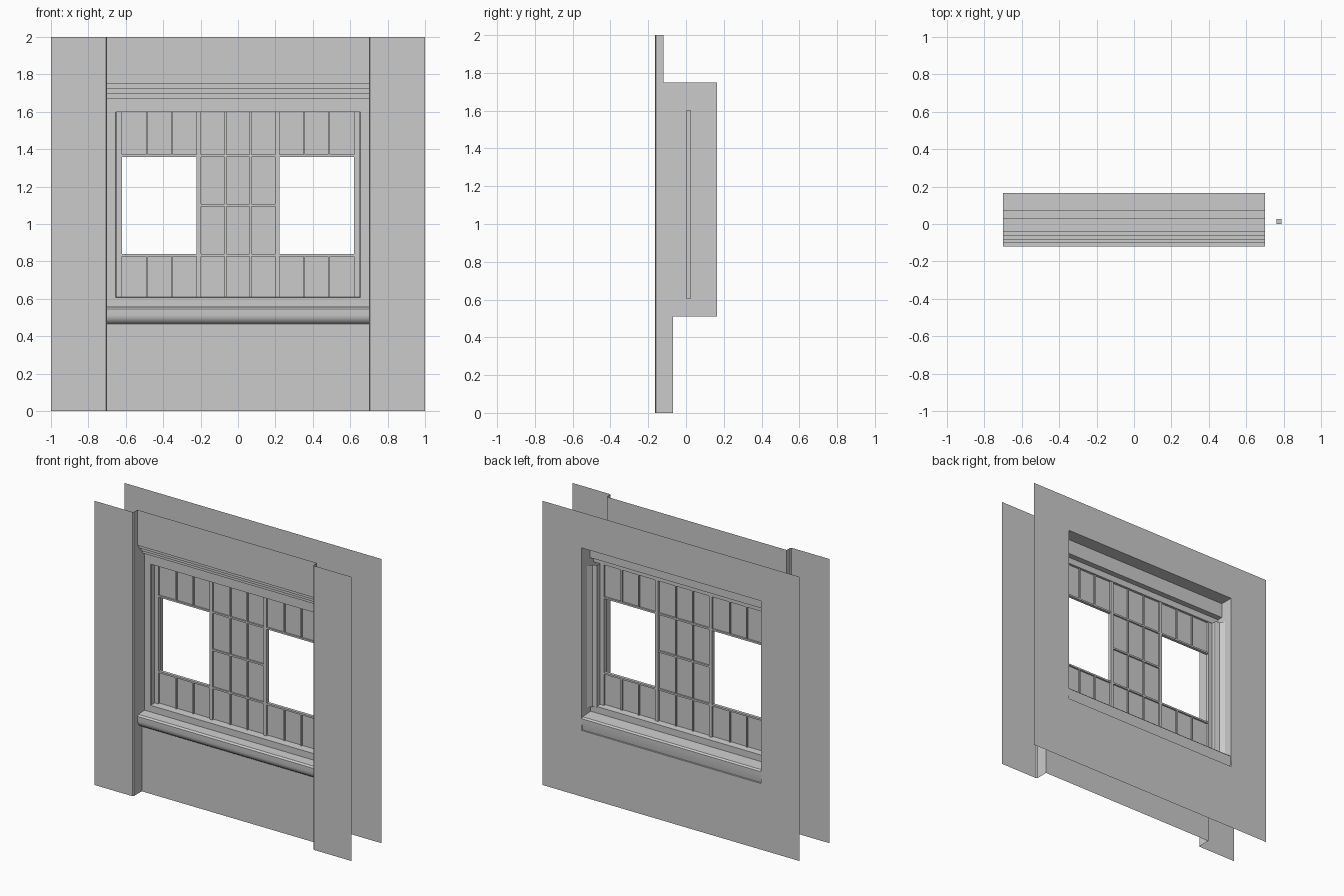
import bpy, bmesh
from mathutils import Vector

if "Cube" in bpy.data.objects:
    bpy.data.objects.remove(bpy.data.objects["Cube"])


def mesh_object(name, bm, weld=True):
    if weld:
        bmesh.ops.remove_doubles(bm, verts=bm.verts, dist=1e-5)
    me = bpy.data.meshes.new(name)
    bm.to_mesh(me)
    bm.free()
    ob = bpy.data.objects.new(name, me)
    bpy.context.collection.objects.link(ob)
    return ob


def sweep(name, points, axis_vec, mirror=False, smooth=0):
    """Open 3D polyline extruded along a vector, optionally mirrored in x."""
    bm = bmesh.new()
    v = Vector(axis_vec)
    for s in ((1, -1) if mirror else (1,)):
        flip = Vector((s, 1, 1))
        a = [bm.verts.new(Vector(p) * flip) for p in points]
        b = [bm.verts.new((Vector(p) + v) * flip) for p in points]
        for i in range(len(points) - 1):
            f = [a[i], a[i + 1], b[i + 1], b[i]]
            bm.faces.new(f if s == 1 else f[::-1])
    ob = mesh_object(name, bm)
    if smooth:
        bpy.context.view_layer.objects.active = ob
        ob.select_set(True)
        bpy.ops.object.shade_smooth_by_angle(angle=smooth)
        ob.select_set(False)
    return ob


def along_x(name, yz, smooth=0):
    return sweep(name, [(-0.7, y, z) for y, z in yz], (1.4, 0, 0), smooth=smooth)


def along_z(name, xy, z0, z1):
    return sweep(name, [(x, y, z0) for x, y in xy], (0, 0, z1 - z0), mirror=True)


def boxes(name, spans):
    """Several boxes given as x0, x1, y0, y1, z0, z1."""
    bm = bmesh.new()
    for x0, x1, y0, y1, z0, z1 in spans:
        vs = bmesh.ops.create_cube(bm, size=1)["verts"]
        for v in vs:
            v.co = ((x0 + x1) / 2 + v.co.x * (x1 - x0),
                    (y0 + y1) / 2 + v.co.y * (y1 - y0),
                    (z0 + z1) / 2 + v.co.z * (z1 - z0))
    return mesh_object(name, bm, weld=False)


# Front wall: side piers with beveled edge, recessed panels above and below
along_z("front_pier", [(1, -.165), (.706, -.165), (.7, -.159), (.7, -.12)], 0, 2)
along_z("lower_return", [(.7, -.12), (.7, -.07)], 0, .51)
along_x("upper_panel", [(-.12, 2), (-.12, 1.75)])
along_x("lower_panel", [(-.07, 0), (-.07, .51)])

# Back wall: sheet around the opening
bm = bmesh.new()
xs, zs = (-1, -.7, .7, 1), (0, .465, 1.75, 2)
for i in range(3):
    for j in range(3):
        if (i, j) != (1, 1):
            bm.faces.new([bm.verts.new((x, .165, z)) for x, z in (
                (xs[i + 1], zs[j]), (xs[i], zs[j]),
                (xs[i], zs[j + 1]), (xs[i + 1], zs[j + 1]))])
mesh_object("back_wall", bm)

# Window head: stepped cornice in front, deep soffit behind
head, y, z = [(-.12, 1.75)], -.12, 1.75
for _ in range(4):
    y += .02
    head.append((y, z))
    z -= .026
    head.append((y, z))
head += [(-.04, 1.6), (.03, 1.6), (.03, 1.645), (.07, 1.645), (.07, 1.75), (.165, 1.75)]
along_x("window_head", head)

# Window sill: rounded nose on both faces
front_nose = [(-.07, .465), (-.09, .468), (-.105, .48), (-.114, .495), (-.117, .51),
              (-.117, .545), (-.107, .556)]
along_x("front_sill", front_nose + [(-.04, .56), (-.04, .606), (.013, .61)], smooth=.6)
along_x("back_sill", [(.013, .61), (.06, .606), (.06, .56), (.15, .555),
                      (.16, .545), (.16, .505), (.154, .465), (.165, .465)], smooth=.6)

# Jambs
along_z("jamb_reveal", [(.7, -.12), (.7, .165)], .51, 1.75)
along_z("jamb_casing", [(.7, -.04), (.655, -.04), (.65, -.035), (.65, .06),
                        (.655, .065), (.68, .07), (.7, .10)], .6, 1.6)

# Window frame: full height mullions and a spare one inside the wall
Z0, Z1, F0, F1 = .605, 1.6, 0, .027
mullions = [(s * c - w, s * c + w, F0, F1, Z0, Z1)
            for c, w in ((.21, .011), (.635, .015)) for s in (-1, 1)]
mullions.append((.763, .788, F0, F1, Z0, Z1))
boxes("mullion", mullions)

# Panes and glazing bars; the outer columns are open in the middle
panes, bars = [], []
rows = [Z0, .833, 1.10, 1.365, Z1]
for col, (xa, xb) in enumerate(((-.62, -.221), (-.199, .199), (.221, .62))):
    for r in (0, 1, 2, 3) if col == 1 else (0, 3):
        za, zb = rows[r], rows[r + 1]
        panes.append((xa, xb, .013, za, zb))
        for k in (1, 2):
            x = xa + (xb - xa) * k / 3
            bars.append((x - .005, x + .005, .004, .023, za, zb))
    for z in rows[1:4]:
        if col == 1 or z != 1.10:
            bars.append((xa, xb, .003, .024, z - .006, z + .006))
boxes("glazing_bar", bars)
bm = bmesh.new()
for xa, xb, y, za, zb in panes:
    bm.faces.new([bm.verts.new((x, y, z)) for x, z in
                  ((xa, za), (xb, za), (xb, zb), (xa, zb))])
mesh_object("window_pane", bm, weld=False)
